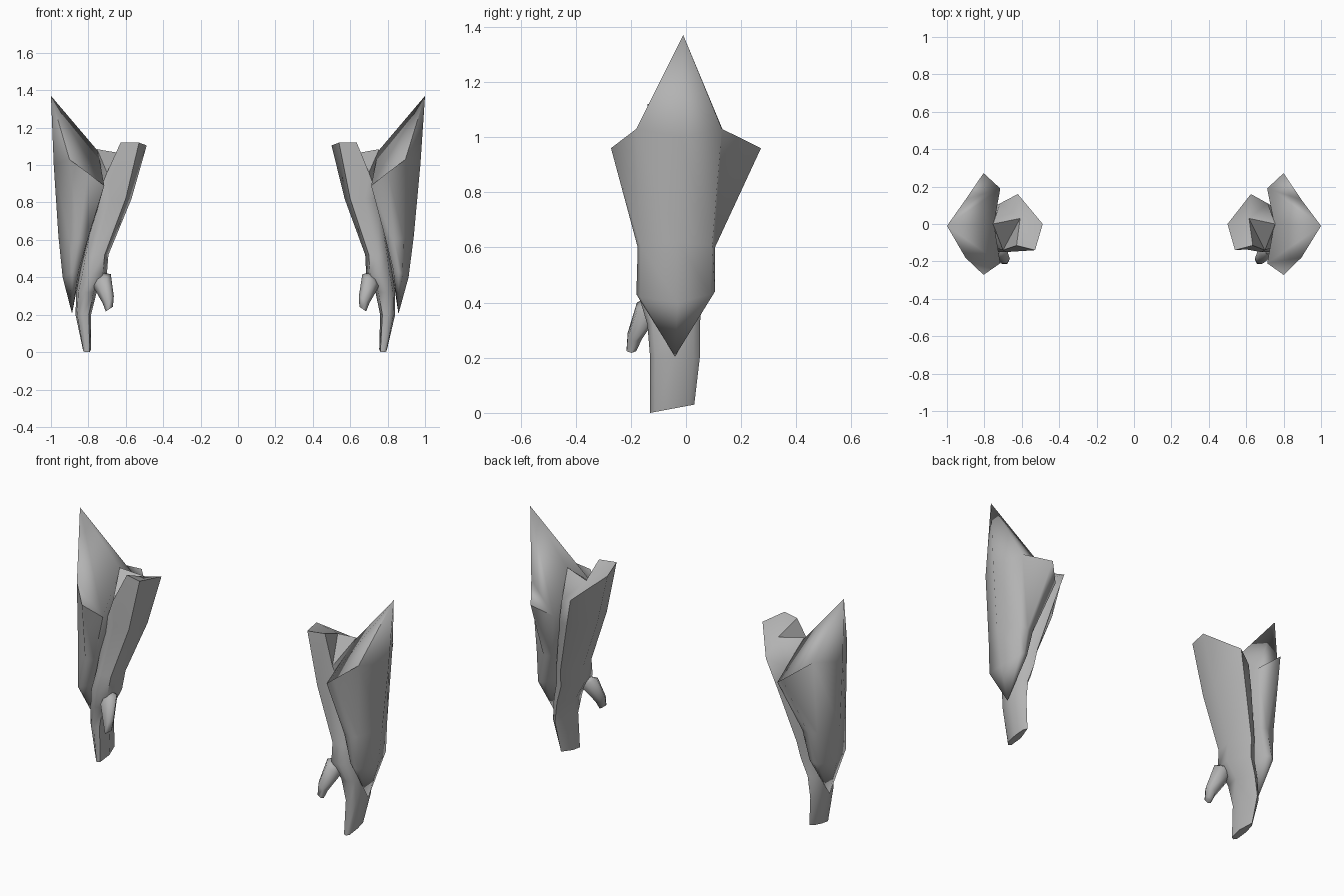
import bpy, math

if "Cube" in bpy.data.objects:
    bpy.data.objects.remove(bpy.data.objects["Cube"])

grey = bpy.data.materials.new("plain grey")
grey.diffuse_color = (0.45, 0.45, 0.45, 1)
grey.use_nodes = True
grey.node_tree.nodes["Principled BSDF"].inputs["Base Color"].default_value = grey.diffuse_color


def to_side(p, side):
    # the left copy is mirrored and leans out slightly more
    x, y, z = p
    if side < 0:
        x = -(x + 0.03 * (1.37 - z) - 0.04 * (1 - x))
    return (x, y, z)


def make(name, verts, faces, side, angle):
    if side < 0:
        faces = [f[::-1] for f in faces]
    me = bpy.data.meshes.new(name)
    me.from_pydata([to_side(v, side) for v in verts], [], faces)
    me.materials.append(grey)
    ob = bpy.data.objects.new(name, me)
    bpy.context.collection.objects.link(ob)
    bpy.ops.object.select_all(action='DESELECT')
    ob.select_set(True)
    bpy.context.view_layer.objects.active = ob
    bpy.ops.object.mode_set(mode='EDIT')
    bpy.ops.mesh.select_all(action='SELECT')
    bpy.ops.mesh.normals_make_consistent(inside=False)
    bpy.ops.object.mode_set(mode='OBJECT')
    bpy.ops.object.shade_smooth_by_angle(angle=math.radians(angle))
    return ob


def loft(name, rings, side, angle, top):
    # rings joined bottom to top, closed by a fan around the top point
    n = len(rings[0])
    verts = [p for r in rings for p in r] + [top]
    last = (len(rings) - 1) * n
    faces = [(a * n + i, a * n + (i + 1) % n, (a + 1) * n + (i + 1) % n, (a + 1) * n + i)
             for a in range(len(rings) - 1) for i in range(n)]
    faces.append(tuple(range(n))[::-1])
    faces += [(last + i, last + (i + 1) % n, last + n) for i in range(n)]
    return make(name, verts, faces, side, angle)


# cross-section of the arm: inner, front and back corners
SECTION = [(-1, 0), (-0.7, -0.9), (0.1, -1), (0.8, -0.8), (1, 0), (0.7, 0.75), (0, 1)]


def ring(x0, x1, y0, y1, z, tilt=0.0):
    cx, cy, rx, ry = (x0 + x1) / 2, (y0 + y1) / 2, (x1 - x0) / 2, (y1 - y0) / 2
    return [(cx + u * rx, cy + v * ry, z + tilt * (v + 1) / 2) for u, v in SECTION]


# slanted elbow rim, low at the back and at the outer front corner
RIM = [(0.50, 0.0, 1.105), (0.54, -0.14, 1.12), (0.635, -0.115, 1.12), (0.70, -0.14, 0.96),
       (0.755, 0.0, 1.085), (0.715, 0.11, 0.95), (0.625, 0.16, 0.99)]


def thumb_ring(x, y, z, r):
    return [(x + r * math.cos(a), y + r * 1.1 * math.sin(a), z - 0.7 * r * math.cos(a))
            for a in (math.tau * k / 6 for k in range(6))]


for side, word in ((1, "right"), (-1, "left")):
    # forearm tapering through the wrist to a flat hand
    loft(word + "_arm", [
        ring(0.755, 0.797, -0.13, 0.03, 0.0, 0.03),
        ring(0.76, 0.84, -0.13, 0.05, 0.2),
        ring(0.735, 0.84, -0.14, 0.05, 0.32),
        ring(0.685, 0.825, -0.17, 0.06, 0.42),
        ring(0.68, 0.81, -0.15, 0.08, 0.52),
        ring(0.57, 0.77, -0.15, 0.13, 0.82),
        RIM,
    ], side, 62, (0.615, 0.03, 1.06))

    # thumb, widening into the hand
    loft(word + "_thumb", [thumb_ring(0.667, -0.198, 0.23, 0.018),
                           thumb_ring(0.674, -0.185, 0.28, 0.028),
                           thumb_ring(0.71, -0.135, 0.385, 0.045)],
         side, 70, (0.73, -0.11, 0.43))

    # pointed shield: outer ridge, creases, wing tips, inner corners, inner middle
    shield = [(1.0, -0.01, 1.37), (0.858, -0.04, 0.205)]
    shield += [(0.975, -0.02, 1.0), (0.895, 0.13, 1.03), (0.80, 0.272, 0.96), (0.712, 0.19, 0.89),
               (0.75, 0.0, 1.075), (0.712, -0.21, 0.89), (0.80, -0.272, 0.96), (0.895, -0.18, 1.03)]
    shield += [(0.94, -0.03, 0.62), (0.885, 0.095, 0.61), (0.835, 0.105, 0.60), (0.79, 0.09, 0.60),
               (0.785, -0.03, 0.60), (0.79, -0.16, 0.60), (0.835, -0.175, 0.60), (0.885, -0.165, 0.61)]
    shield += [(0.912, -0.03, 0.40), (0.88, 0.09, 0.43), (0.86, 0.105, 0.44), (0.83, 0.09, 0.44),
               (0.825, -0.03, 0.42), (0.83, -0.16, 0.44), (0.86, -0.18, 0.43), (0.88, -0.165, 0.42)]
    # spike: outer faces, roof down to the inner edge, and wing tops
    faces = [(0, 2, 3), (0, 9, 2), (0, 3, 5), (0, 5, 6), (0, 6, 7), (0, 7, 9),
             (3, 4, 5), (7, 8, 9)]
    for i in range(8):
        j = (i + 1) % 8
        faces.append((1, 18 + j, 18 + i))
        for a in (2, 10):
            faces.append((a + i, a + 8 + i, a + 8 + j, a + j))
    make(word + "_shield", shield, faces, side, 75)
